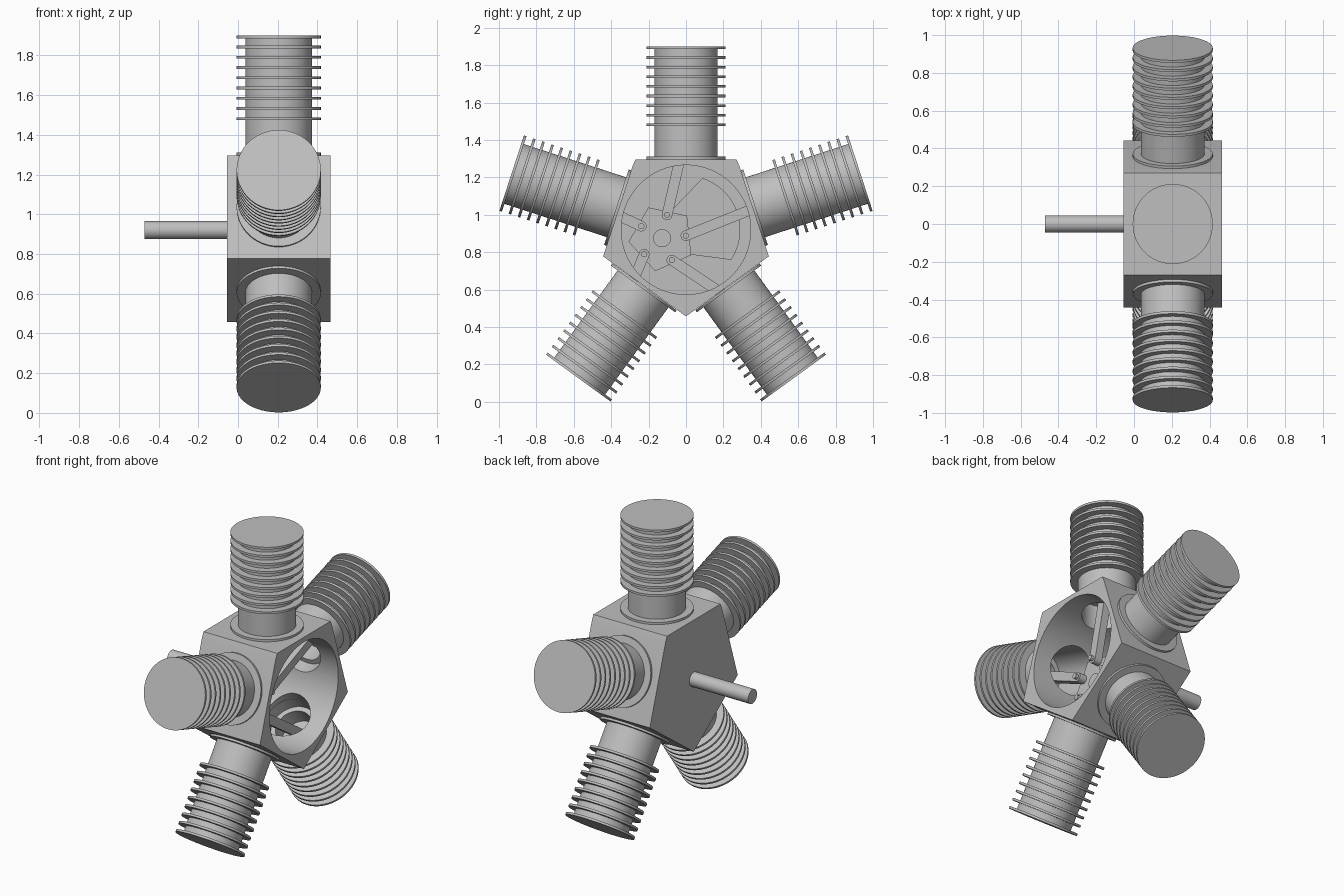
import bpy, bmesh
from math import sin, cos, pi, radians, sqrt, atan2
from mathutils import Matrix, Vector

cube = bpy.data.objects.get("Cube")
if cube:
    bpy.data.objects.remove(cube, do_unlink=True)

CZ = 0.92          # height of the crank axis
AX = 0.205         # plane of the cylinder axes
FACE = 0.377       # crankcase centre to each flat
TOP = 0.98         # crankcase centre to each cylinder head
BORE = 0.145

steel = bpy.data.materials.new("plain_grey")
steel.use_nodes = True
GREY = (0.52, 0.52, 0.52, 1)
steel.diffuse_color = GREY
steel.node_tree.nodes["Principled BSDF"].inputs["Base Color"].default_value = GREY


def smooth(mesh):
    mesh.polygons.foreach_set("use_smooth", [True] * len(mesh.polygons))
    mesh.set_sharp_from_angle(angle=radians(30))


def finish(name, bm, matrix):
    bm.transform(matrix)
    bmesh.ops.remove_doubles(bm, verts=bm.verts, dist=0.00001)
    bmesh.ops.recalc_face_normals(bm, faces=bm.faces)
    mesh = bpy.data.meshes.new(name)
    bm.to_mesh(mesh)
    bm.free()
    mesh.materials.append(steel)
    smooth(mesh)
    ob = bpy.data.objects.new(name, mesh)
    bpy.context.collection.objects.link(ob)
    return ob


def lathe(name, profile, matrix, seg=64):
    """Revolve (radius, height) points about local z; radius 0 makes a pole."""
    bm = bmesh.new()
    rings = []
    for r, h in profile:
        n = seg if r > 0 else 1
        rings.append([bm.verts.new((r * cos(2 * pi * i / seg), r * sin(2 * pi * i / seg), h))
                      for i in range(n)])
    for a, b in zip(rings, rings[1:]):
        if len(a) == len(b) == 1:
            continue  # two poles in a row: step along the axis without a surface
        for i in range(seg):
            j = (i + 1) % seg
            quad = [a[i % len(a)], a[j % len(a)], b[j % len(b)], b[i % len(b)]]
            bm.faces.new(list(dict.fromkeys(quad)))
    return finish(name, bm, matrix)


def rod(name, r, h0, h1, matrix, seg=48):
    return lathe(name, [(0, h0), (r, h0), (r, h1), (0, h1)], matrix, seg)


def plate(name, points, x0, x1):
    """Extrude a (y, z) outline around the crank axis from x0 to x1."""
    bm = bmesh.new()
    face = bm.faces.new([bm.verts.new((x0, y, z)) for y, z in points])
    ext = bmesh.ops.extrude_face_region(bm, geom=[face], use_keep_orig=True)
    bmesh.ops.translate(bm, vec=(x1 - x0, 0, 0),
                        verts=[g for g in ext["geom"] if isinstance(g, bmesh.types.BMVert)])
    return finish(name, bm, Matrix.Translation((0, 0, CZ)))


def arc(cy, cz, r, a0, a1, n):
    steps = [a0 + (a1 - a0) * i / n for i in range(n + 1)]
    return [(cy + r * cos(a), cz + r * sin(a)) for a in steps]


def along_x(y=0, z=0):
    return Matrix.Translation((0, y, CZ + z)) @ Matrix.Rotation(pi / 2, 4, 'Y')


def arm(angle):
    return Matrix.Translation((AX, 0, CZ)) @ Matrix.Rotation(angle - pi / 2, 4, 'X')


arms = [pi / 2 + 2 * pi * i / 5 for i in range(5)]

# Crankcase: five-sided block with softened top corners
half = [(0.443, -0.142), (0.284, 0.345), (0.27, FACE)]
outline = [(0, -0.463)] + half + [(-y, z) for y, z in reversed(half)]
crankcase = plate("crankcase", outline, -0.055, 0.465)

# Hollow it: round cavity open on the left, and one bore per cylinder
cutters = [rod("cavity_cutter", 0.346, 0.0, 0.6, along_x(), 96)]
cutters += [rod("bore_cutter", BORE, 0.2, 0.5, arm(a), 64) for a in arms]
for c in cutters:
    c.hide_render = True
    m = crankcase.modifiers.new(c.name, 'BOOLEAN')
    m.operation, m.solver, m.object = 'DIFFERENCE', 'EXACT', c
bpy.context.view_layer.update()
hollow = bpy.data.meshes.new_from_object(
    crankcase.evaluated_get(bpy.context.evaluated_depsgraph_get()))
crankcase.modifiers.clear()
crankcase.data = hollow
smooth(hollow)
for c in cutters:
    bpy.data.objects.remove(c, do_unlink=True)

# Finned cylinder profile: base flange, barrel, nine fins, closed head, open bore
R_BARREL, R_FIN, FIN, PITCH = 0.168, 0.212, 0.014, 0.0515
profile = [(BORE, FACE), (R_FIN, FACE), (R_FIN, FACE + FIN), (R_BARREL, FACE + FIN)]
for k in reversed(range(9)):
    top = TOP - k * PITCH
    profile += [(R_BARREL, top - FIN), (R_FIN, top - FIN), (R_FIN, top), (R_BARREL, top)]
profile[-1] = (0, TOP)
profile += [(0, TOP - 0.03), (BORE, TOP - 0.03), (BORE, FACE)]

# Drive shaft
rod("drive_shaft", 0.045, -0.47, 0.03, along_x())

# Crank web with counterweight opposite the crank pin
pin_y, pin_z = -0.128, -0.045
heavy = atan2(-pin_z, -pin_y)
spread = radians(53)
web = arc(0, 0, 0.29, heavy - spread, heavy + spread, 32)
web += arc(pin_y, pin_z, 0.075, heavy + pi / 2, heavy + 3 * pi / 2, 16)
plate("crank_web", web, 0.02, 0.09)
rod("crank_pin", 0.048, 0.05, 0.195, along_x(pin_y, pin_z))

# Rod hub: five-sided plate on the crank pin
first = radians(78)
hub = arc(pin_y, pin_z, 0.18, first + pi / 5, first + pi / 5 + 8 * pi / 5, 4)
plate("rod_hub", hub, 0.1, 0.18)

# Cylinders, pistons, connecting rods and their pins
LENGTH, THROW, ROD_R = 0.45, 0.128, 0.028
for i, a in enumerate(arms):
    lathe("cylinder_%d" % (i + 1), profile, arm(a))
    ka = first + 2 * pi * i / 5
    knuckle = Vector((pin_y + THROW * cos(ka), pin_z + THROW * sin(ka)))
    axis = Vector((cos(a), sin(a)))
    s = knuckle.dot(axis)
    reach = s + sqrt(LENGTH ** 2 - (knuckle - axis * s).length_squared)
    wrist = axis * reach
    d = wrist - knuckle
    t = atan2(d.y, d.x)
    shape = arc(knuckle.x, knuckle.y, ROD_R, t + pi / 2, t + 3 * pi / 2, 12)
    shape += arc(wrist.x, wrist.y, ROD_R, t - pi / 2, t + pi / 2, 12)
    plate("connecting_rod_%d" % (i + 1), shape, 0.18, 0.23)
    rod("knuckle_pin_%d" % (i + 1), 0.016, 0.1, 0.25, along_x(knuckle.x, knuckle.y), 24)
    # Piston: hollow cup with its crown outward
    r, lo, hi = BORE - 0.003, reach - 0.05, reach + 0.09
    lathe("piston_%d" % (i + 1),
          [(0, hi), (r, hi), (r, lo), (r - 0.03, lo), (r - 0.03, hi - 0.03), (0, hi - 0.03)],
          arm(a))
